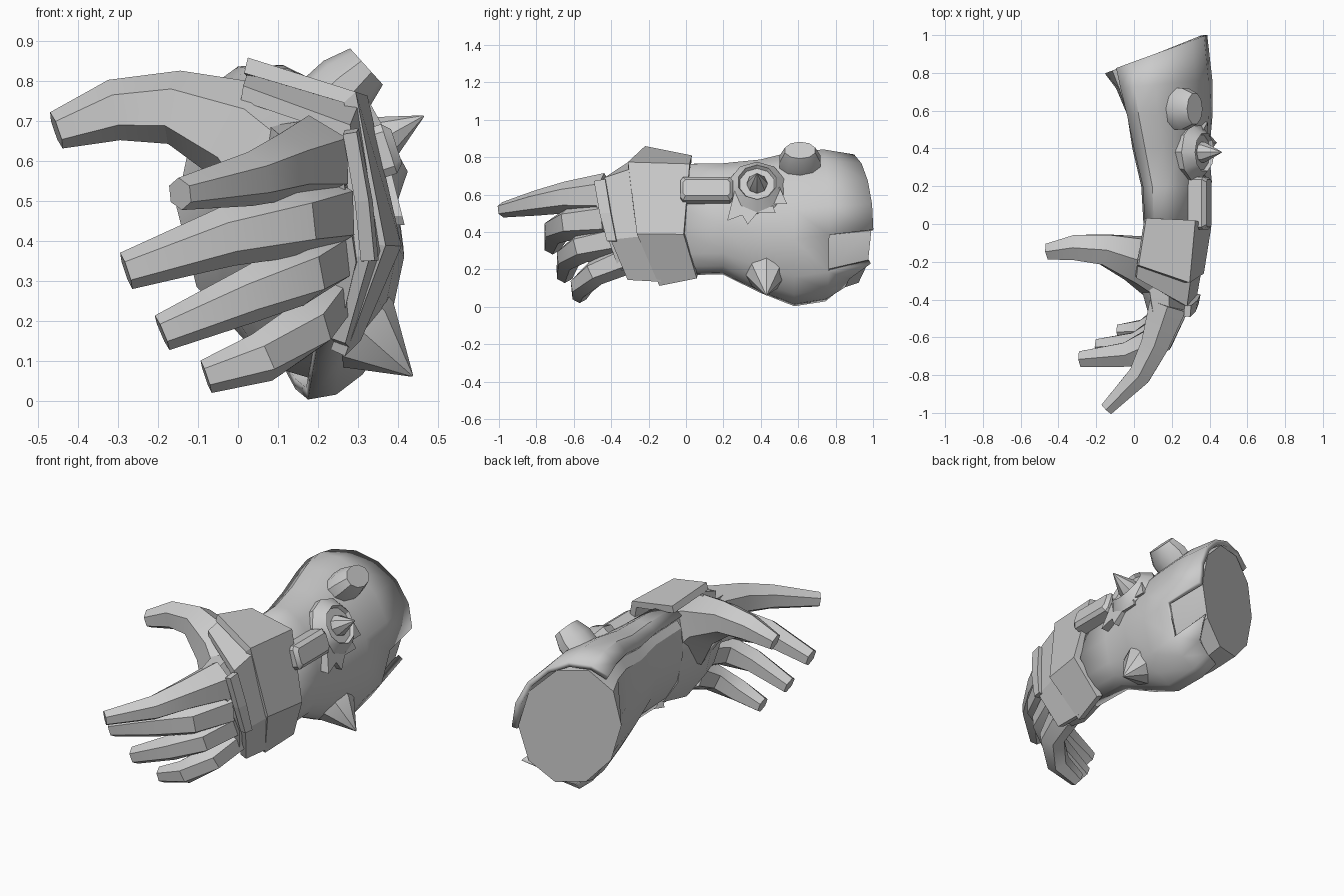
import bpy, bmesh, math
from mathutils import Vector

if "Cube" in bpy.data.objects:
    bpy.data.objects.remove(bpy.data.objects["Cube"])


def add(name, verts, faces, thick=0.0, angle=32):
    me = bpy.data.meshes.new(name)
    me.from_pydata([tuple(v) for v in verts], [], faces)
    ob = bpy.data.objects.new(name, me)
    bpy.context.collection.objects.link(ob)
    bm = bmesh.new()
    bm.from_mesh(me)
    bmesh.ops.recalc_face_normals(bm, faces=bm.faces)
    bm.to_mesh(me)
    bm.free()
    if angle:
        me.shade_smooth()
        me.set_sharp_from_angle(angle=math.radians(angle))
    if thick:
        m = ob.modifiers.new("thickness", 'SOLIDIFY')
        m.thickness, m.offset = thick, 0
    return ob


def loft(name, rings, closed=True, thick=0.0, skip=(), angle=32):
    n = len(rings[0])
    verts = [p for r in rings for p in r]
    faces = []
    for i in range(len(rings) - 1):
        for j in range(n if closed else n - 1):
            if (i, j) not in skip:
                k = (j + 1) % n
                faces.append((i*n + j, i*n + k, (i+1)*n + k, (i+1)*n + j))
    if closed:
        faces += [tuple(range(n)), tuple(range((len(rings)-1)*n, len(rings)*n))]
    return add(name, verts, faces, thick, angle)


def section(y, cx, cz, rx, rz, tilt, sx, sz, bend, angles, grow=0.0):
    """Tilted, bent oval across the arm; sx and sz slant it along y."""
    out = []
    for a in angles:
        a = math.radians(a)
        u, w = (rx + grow)*math.cos(a), (rz + grow)*math.sin(a)
        u -= bend*w*w
        x = u*math.cos(tilt) - w*math.sin(tilt)
        z = u*math.sin(tilt) + w*math.cos(tilt)
        out.append((cx + x, y + sx*x + sz*z, cz + z))
    return out


def digit(name, path, radii, sides=6):
    pts = [Vector(p) for p in path]
    rings = []
    for i, p in enumerate(pts):
        t = (pts[min(i+1, len(pts)-1)] - pts[max(i-1, 0)]).normalized()
        s = t.cross(Vector((0, 0, 1))).normalized()
        u = s.cross(t)
        rings.append([p + radii[i]*(s*math.cos(a) + u*math.sin(a))
                      for a in (2*math.pi*(k+.5)/sides for k in range(sides))])
    return loft(name, rings)


def stud(name, base, axis, profile, sides=10, squash=1.0):
    """Turned part: profile of (radius, height) along an axis."""
    n = Vector(axis).normalized()
    v = Vector((0, 1, 0))
    u = v.cross(n) * squash
    rings = [[Vector(base) + n*h + r*(u*math.cos(a) + v*math.sin(a))
              for a in (2*math.pi*k/sides for k in range(sides))]
             for r, h in profile]
    return loft(name, rings)


def plate(name, front, back, thick):
    return loft(name, [front, back], closed=False, thick=thick, angle=0)


# Forearm core and outer armour shell: y, cx, cz, rx, rz, tilt, sx, sz, bend
arm = [(-.05, .19, .47, .13, .27, .2, 0, 0, .1),
       (.2, .185, .475, .14, .27, .2, 0, 0, .15),
       (.4, .18, .44, .18, .33, .2, 0, 0, .25),
       (.58, .175, .43, .2, .39, .2, 0, 0, .28),
       (.74, .145, .445, .23, .38, .2, .1, 0, .25),
       (.895, .1, .455, .25, .335, .2, .385, 0, .1)]
core = [section(*s, [22 + 36*k for k in range(10)]) for s in arm]
loft("forearm", core)
arc = [115, 95, 72, 50, 28, 6, -16, -46, -65, -82, -100]
shell = [section(*s, arc, .02) for s in arm]
# The lower rear edge of the shell is cut back
shell[-1] = [(x, y - (.09 if j > 7 else 0), z)
             for j, (x, y, z) in enumerate(shell[-1])]
loft("forearm_shell", shell, closed=False, thick=.03, skip={(4, 6)})

# Palm
palm = [(-.05, .19, .46, .13, .27, .15, 0, 0, 0),
        (-.28, .17, .44, .14, .28, .15, 0, -.2, 0),
        (-.44, .185, .43, .105, .26, .15, 0, -.35, 0)]
loft("palm", [section(*s, [22.5 + 45*k for k in range(8)]) for s in palm])

# Fingers and thumb
digit("index_finger", [(.18, -.43, .6), (.11, -.64, .585), (.03, -.8, .555),
                       (-.145, -.98, .518)], [.115, .085, .068, .041])
digit("middle_finger", [(.2, -.42, .47), (.13, -.61, .45), (-.03, -.69, .41),
                        (-.28, -.715, .325)], [.11, .092, .075, .048])
digit("ring_finger", [(.2, -.38, .36), (.15, -.55, .32), (.02, -.63, .26),
                      (-.19, -.65, .17)], [.095, .085, .068, .047])
digit("little_finger", [(.2, -.34, .25), (.17, -.48, .185), (.06, -.56, .108),
                        (-.08, -.57, .06)], [.085, .073, .064, .043])
digit("thumb", [(.16, -.24, .54), (.02, -.19, .67), (-.16, -.135, .735),
                (-.31, -.125, .728), (-.455, -.145, .677)],
      [.19, .14, .093, .077, .048])

# Wrist cuff, hand guard and knuckle strip
plate("wrist_cuff",
      [(.02, -.22, .84), (.28, -.31, .76), (.35, -.26, .39), (.25, -.14, .12)],
      [(.06, .03, .79), (.31, .02, .75), (.39, -.01, .39), (.29, .06, .16)], .04)
plate("hand_guard",
      [(.01, -.28, .77), (.265, -.43, .68), (.31, -.4, .36), (.25, -.31, .15)],
      [(.02, -.18, .8), (.29, -.27, .73), (.34, -.23, .38), (.26, -.13, .14)], .04)
plate("knuckle_strip",
      [(.28, -.49, .67), (.31, -.46, .5), (.325, -.42, .35)],
      [(.285, -.43, .68), (.32, -.4, .5), (.335, -.37, .35)], .035)

# Side rail: bevelled block leaning with the arm
out, up = Vector((.95, 0, .31)), Vector((-.31, 0, .95))
rail = []
for h, ly, lz in ((-.04, .14, .065), (.035, .14, .065), (.055, .125, .045)):
    c = Vector((.345, .11, .62)) + out*h
    rail.append([c + Vector((0, ly*a, 0)) + up*(lz*b)
                 for a, b in ((-1, -.7), (-.9, -1), (.9, -1), (1, -.7),
                              (1, .7), (.9, 1), (-.9, 1), (-1, .7))])
loft("side_rail", rail)

# Studs and spikes
stud("upper_knob", (.27, .61, .79), (.74, 0, .67),
     [(.115, -.075), (.115, 0), (.085, .07)], 10, .72)
stud("round_boss", (.3, .38, .625), (.87, 0, .48),
     [(.14, -.07), (.155, .03), (.105, .085), (.095, .065)], 10)
stud("boss_spike", (.36, .38, .655), (.87, 0, .48),
     [(.055, -.02), (.055, .015), (.002, .12)], 8)
stud("lower_spike", (.28, .43, .2), (.75, 0, -.66),
     [(.12, -.04), (.108, .05), (.002, .21)], 8)

# Jagged trim under the boss
jag = [(.26, .62), (.22, .46), (.3, .49), (.33, .44), (.38, .5),
       (.48, .5), (.46, .55), (.54, .55), (.5, .64)]
loft("jagged_trim", [[(x + .25*(.55 - z), y, z) for y, z in jag] for x in (.31, .39)])
